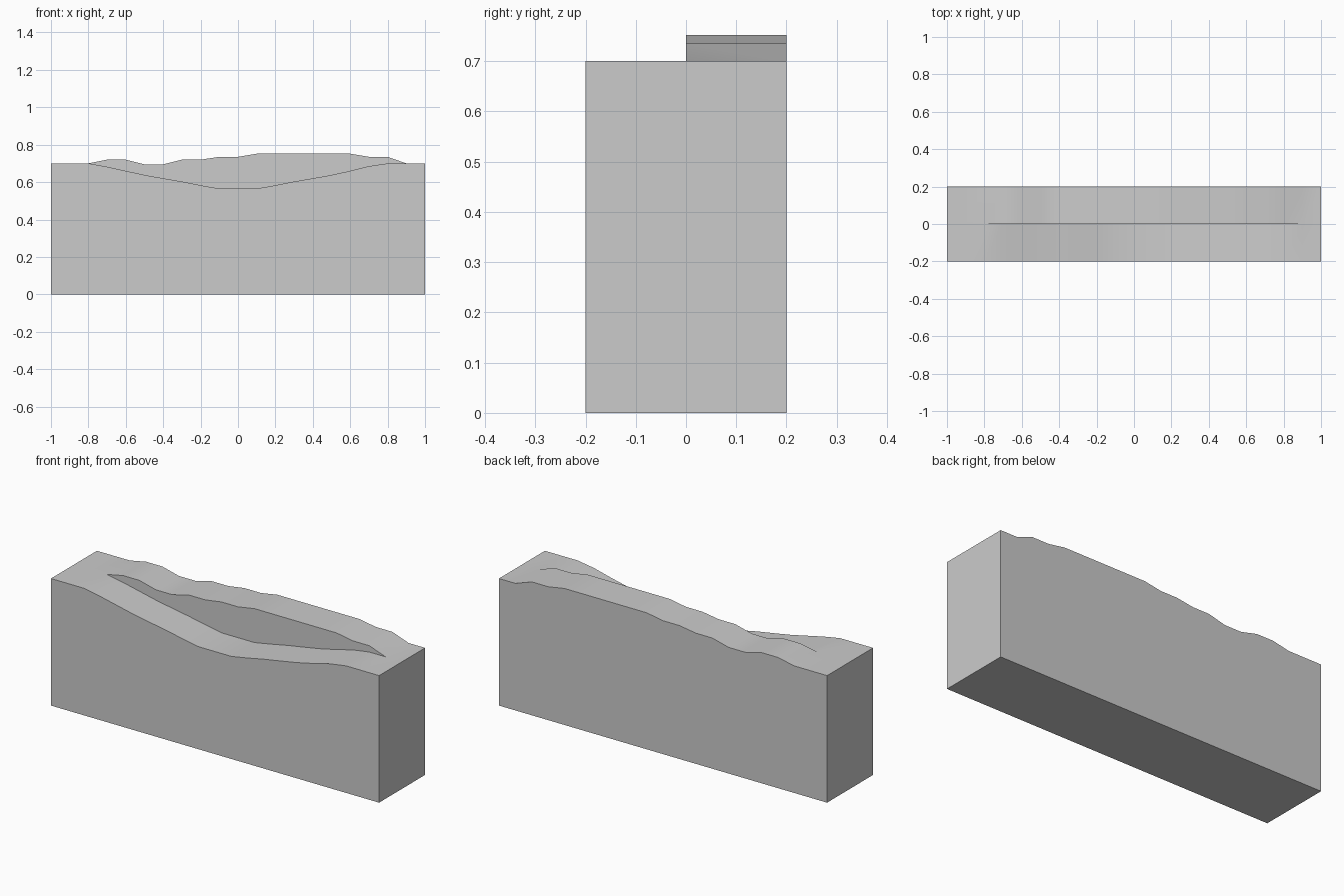
import bpy, bmesh, math

if "Cube" in bpy.data.objects:
    bpy.data.objects.remove(bpy.data.objects["Cube"])

# Top outline heights at 0.1 steps from x=-1 to x=1
FRONT = [.70, .70, .70, .682, .66, .638, .62, .603, .583, .565, .565, .565,
         .583, .603, .62, .638, .66, .685, .70, .70, .70]
BACK = [.70, .70, .70, .72, .72, .695, .695, .72, .72, .735, .735, .752,
        .752, .752, .752, .752, .752, .735, .735, .70, .70]

# Stepped block: loft a six-point cross-section along x
bm = bmesh.new()
rings = []
for i, (f, b) in enumerate(zip(FRONT, BACK)):
    x = -1 + 0.1 * i
    section = [(-.2, 0), (-.2, f), (0, f), (0, b), (.2, b), (.2, 0)]
    rings.append([bm.verts.new((x, y, z)) for y, z in section])
for r, s in zip(rings, rings[1:]):
    for k in range(6):
        j = (k + 1) % 6
        bm.faces.new((r[k], r[j], s[j], s[k]))
bm.faces.new(rings[0])
bm.faces.new(rings[-1])

# Close the step where both outlines meet
bmesh.ops.remove_doubles(bm, verts=bm.verts, dist=1e-4)
bmesh.ops.recalc_face_normals(bm, faces=bm.faces)
mesh = bpy.data.meshes.new("terrain_block")
bm.to_mesh(mesh)
bm.free()
block = bpy.data.objects.new("terrain_block", mesh)
bpy.context.collection.objects.link(block)

# Soft rolling top, crisp side edges
bpy.context.view_layer.objects.active = block
block.select_set(True)
bpy.ops.object.shade_smooth_by_angle(angle=math.radians(30))
